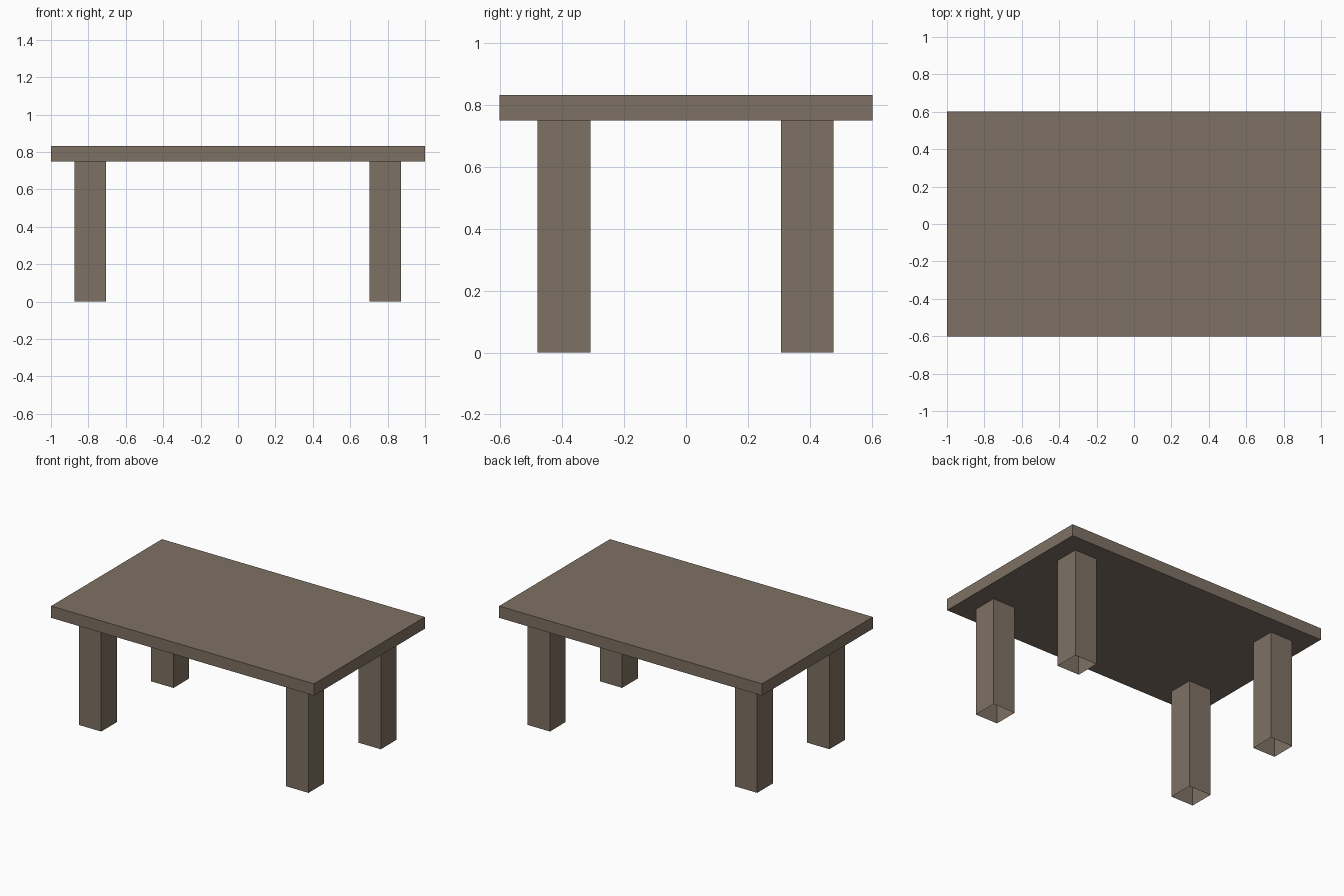
import bpy
import bmesh

if "Cube" in bpy.data.objects:
    bpy.data.objects.remove(bpy.data.objects["Cube"])

wood = bpy.data.materials.new("brown_wood")
wood.diffuse_color = (0.21, 0.165, 0.127, 1.0)
wood.use_nodes = True
wood.node_tree.nodes["Principled BSDF"].inputs["Base Color"].default_value = wood.diffuse_color


def box(name, x0, x1, y0, y1, z0, z1, open_ends=False):
    """Box between two corners; open_ends leaves a hollow square tube."""
    bm = bmesh.new()
    bmesh.ops.create_cube(bm, size=1.0)
    for v in bm.verts:
        v.co.x = x1 if v.co.x > 0 else x0
        v.co.y = y1 if v.co.y > 0 else y0
        v.co.z = z1 if v.co.z > 0 else z0
    bm.normal_update()
    if open_ends:
        ends = [f for f in bm.faces if abs(f.normal.z) > 0.9]
        bmesh.ops.delete(bm, geom=ends, context='FACES_ONLY')
    mesh = bpy.data.meshes.new(name)
    bm.to_mesh(mesh)
    bm.free()
    mesh.materials.append(wood)
    obj = bpy.data.objects.new(name, mesh)
    bpy.context.collection.objects.link(obj)
    return obj


# Table top
box("table_top", -1.0, 1.0, -0.602, 0.602, 0.75, 0.831)

# Four square legs, hollow and open at the foot
for side, x0, x1 in (("left", -0.875, -0.705), ("right", 0.702, 0.872)):
    for end, y0, y1 in (("front", -0.479, -0.309), ("back", 0.306, 0.476)):
        box(f"{end}_{side}_leg", x0, x1, y0, y1, 0.0, 0.75, open_ends=True)
